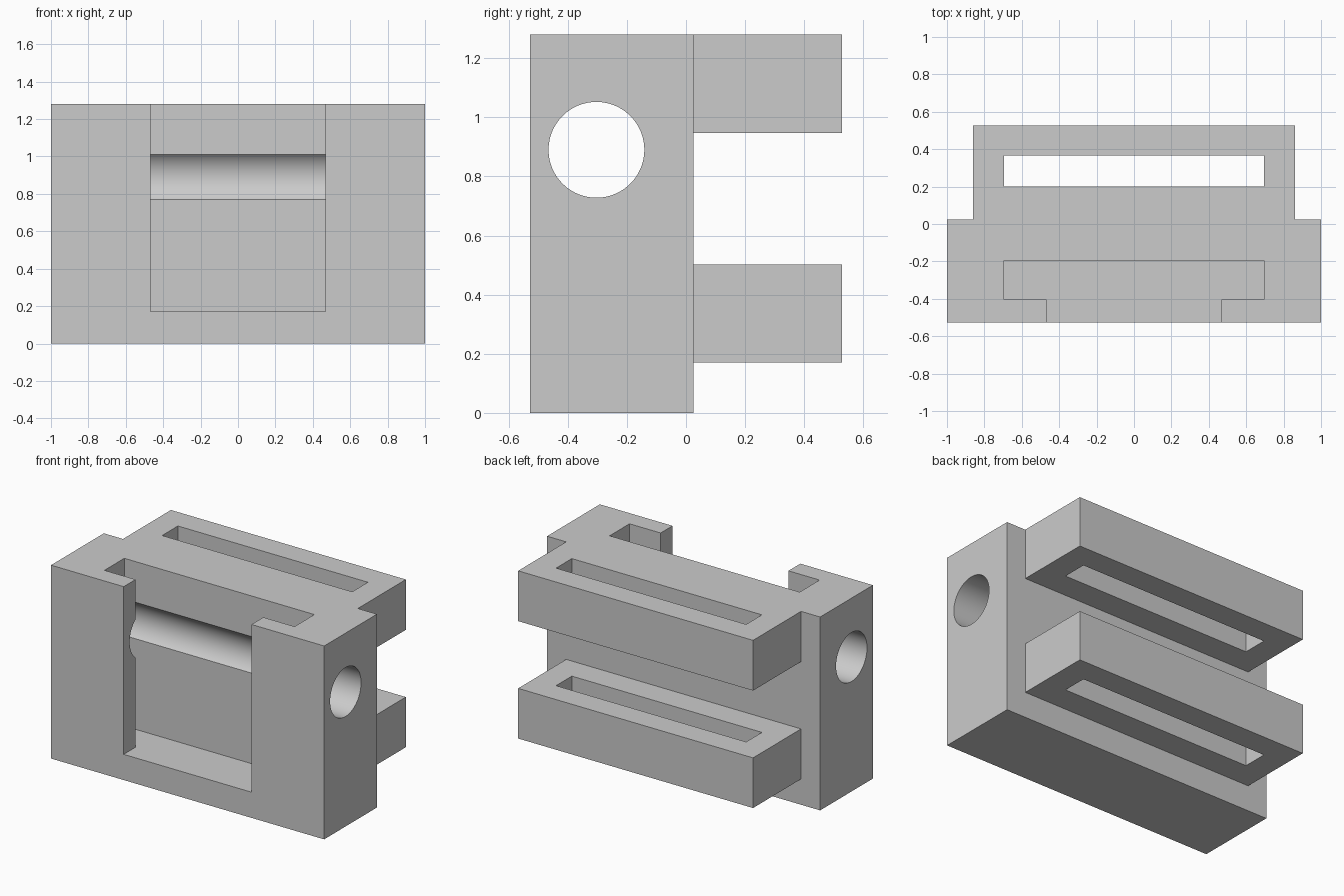
import bpy, bmesh, math
from mathutils import Vector

cube = bpy.data.objects.get("Cube")
if cube:
    bpy.data.objects.remove(cube, do_unlink=True)

grey = bpy.data.materials.new("plain_grey")
grey.use_nodes = True
colour = (0.6, 0.6, 0.6, 1)
grey.diffuse_color = colour
grey.node_tree.nodes["Principled BSDF"].inputs["Base Color"].default_value = colour


def make_object(name, bm, helper):
    mesh = bpy.data.meshes.new(name)
    bm.to_mesh(mesh)
    bm.free()
    mesh.materials.append(grey)
    obj = bpy.data.objects.new(name, mesh)
    bpy.context.collection.objects.link(obj)
    if helper:
        obj.hide_render = True
    return obj


def box(name, half_width, y, z, helper=True):
    """Box centred on x = 0, spanning the given y and z ranges."""
    bm = bmesh.new()
    bmesh.ops.create_cube(bm, size=1)
    for v in bm.verts:
        v.co = Vector((v.co.x * 2 * half_width,
                       y[0] + (v.co.y + 0.5) * (y[1] - y[0]),
                       z[0] + (v.co.z + 0.5) * (z[1] - z[0])))
    return make_object(name, bm, helper)


def rod(name, radius, y, z):
    """Long cylinder along x."""
    bm = bmesh.new()
    bmesh.ops.create_cone(bm, cap_ends=True, segments=96, radius1=radius,
                          radius2=radius, depth=2.4)
    for v in bm.verts:
        v.co = Vector((v.co.z, y + v.co.x, z + v.co.y))
    return make_object(name, bm, True)


TOP, BACK, HALF_DEPTH = 1.28, 0.025, 0.527
FLOOR, SLOT = 0.17, 0.696

# Main block
body = box("bracket_body", 1, (-HALF_DEPTH, BACK), (0, TOP), helper=False)

# Two rear arms, fused to the block
arm_heights = {"lower": (FLOOR, 0.502), "upper": (0.947, TOP)}
steps = [(box(n + "_arm", 0.86, (-0.1, HALF_DEPTH), z), "UNION")
         for n, z in arm_heights.items()]

# Strap slots, front pocket with narrower opening, and the cross bore
steps += [
    (box("arm_slot_cutter", SLOT, (0.2, 0.365), (0.1, 1.5)), "DIFFERENCE"),
    (box("pocket_cutter", SLOT, (-0.403, -0.195), (FLOOR, 1.5)), "DIFFERENCE"),
    (box("opening_cutter", 0.468, (-0.7, -0.3), (FLOOR, 1.5)), "DIFFERENCE"),
    (rod("bore_cutter", 0.162, -0.303, 0.89), "DIFFERENCE"),
]

bpy.context.view_layer.objects.active = body
body.select_set(True)
for tool, operation in steps:
    mod = body.modifiers.new(tool.name, "BOOLEAN")
    mod.operation = operation
    mod.solver = "EXACT"
    mod.object = tool
    bpy.ops.object.modifier_apply(modifier=mod.name)
    bpy.data.objects.remove(tool, do_unlink=True)

# Merge coplanar faces, then smooth only the bore
bm = bmesh.new()
bm.from_mesh(body.data)
bmesh.ops.remove_doubles(bm, verts=bm.verts, dist=1e-5)
bmesh.ops.dissolve_limit(bm, angle_limit=math.radians(0.5),
                         verts=bm.verts, edges=bm.edges)
bm.to_mesh(body.data)
bm.free()
bpy.ops.object.shade_smooth_by_angle(angle=math.radians(30))
